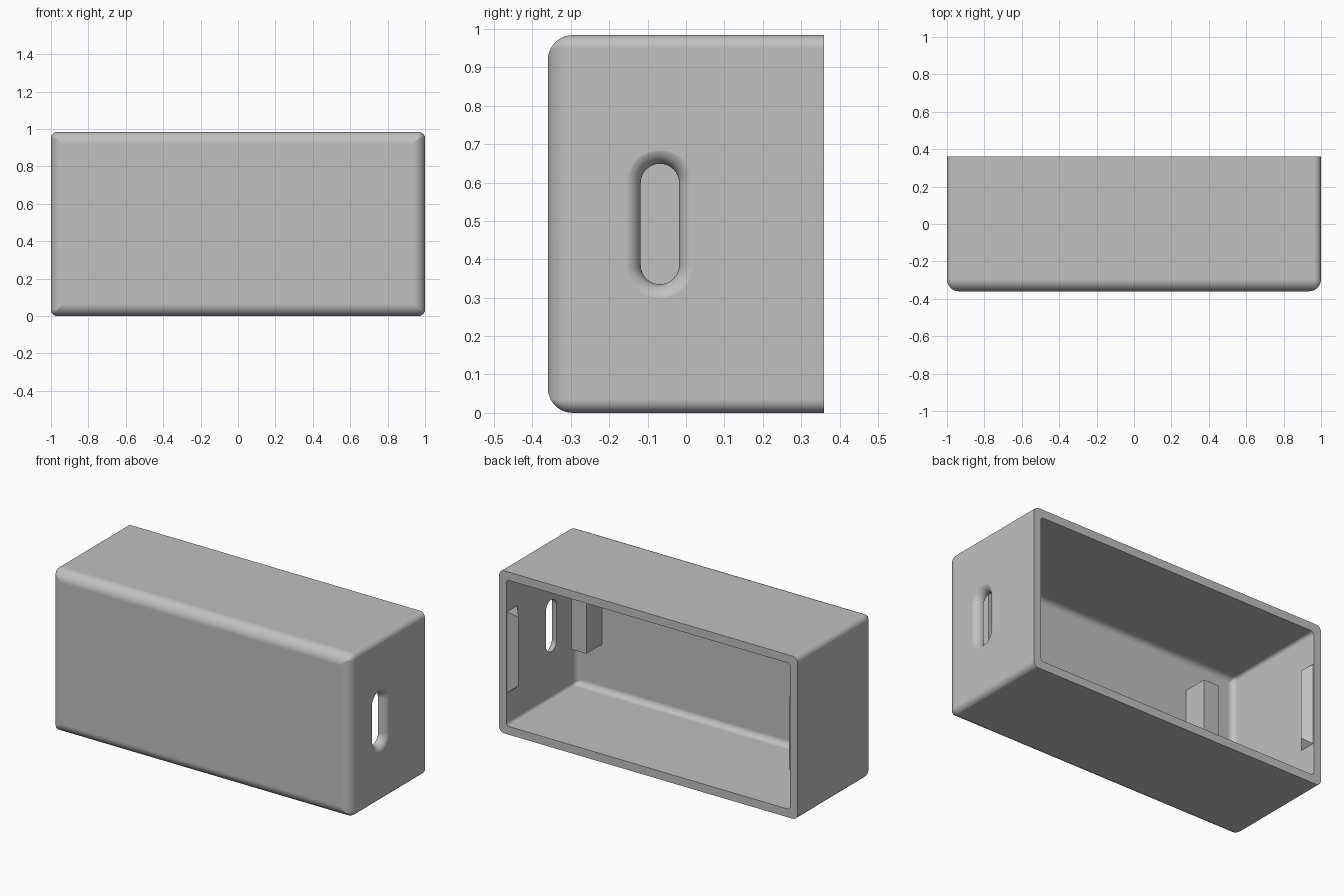
import bpy
import bmesh
from math import sin, cos, pi
from mathutils import Vector

cube = bpy.data.objects.get("Cube")
if cube:
    bpy.data.objects.remove(cube, do_unlink=True)

grey = bpy.data.materials.new("light_grey_plastic")
grey.use_nodes = True
colour = (0.53, 0.53, 0.53, 1)
grey.diffuse_color = colour
grey.node_tree.nodes["Principled BSDF"].inputs["Base Color"].default_value = colour

MID_Z = 0.492      # centre height
HALF_H = 0.492
DEPTH = 0.36       # half depth
WALL = 0.05


def finish(bm, name):
    bmesh.ops.recalc_face_normals(bm, faces=bm.faces)
    mesh = bpy.data.meshes.new(name)
    bm.to_mesh(mesh)
    bm.free()
    mesh.materials.append(grey)
    obj = bpy.data.objects.new(name, mesh)
    bpy.context.collection.objects.link(obj)
    return obj


def rounded_rect(w, h, r, steps=8):
    """Outline of a rounded rectangle with half sizes w and h."""
    r = max(r, 0.002)
    pts = []
    for k, (sx, sy) in enumerate([(1, 1), (-1, 1), (-1, -1), (1, -1)]):
        for i in range(steps + 1):
            a = (k + i / steps) * pi / 2
            pts.append((sx * (w - r) + r * cos(a), sy * (h - r) + r * sin(a)))
    return pts


def loft(rings, name):
    """Skin a list of equal outlines and cap both ends."""
    bm = bmesh.new()
    loops = [[bm.verts.new(p) for p in ring] for ring in rings]
    for a, b in zip(loops, loops[1:]):
        for i in range(len(a)):
            j = (i + 1) % len(a)
            bm.faces.new((a[i], a[j], b[j], b[i]))
    bm.faces.new(loops[0])
    bm.faces.new(loops[-1])
    return finish(bm, name)


def smooth(obj):
    bpy.ops.object.select_all(action="DESELECT")
    obj.select_set(True)
    bpy.context.view_layer.objects.active = obj
    bpy.ops.object.shade_smooth_by_angle(angle=0.6)


# Case: outer skin from front to rim, then back inside to the cavity floor
def skin(inset, front, corner, fillet, steps=8):
    rings = []
    for i in range(steps + 1):
        t = i / steps * pi / 2
        s = fillet * (1 - sin(t))
        y = front + fillet * (1 - cos(t))
        outline = rounded_rect(1 - inset - s, HALF_H - inset - s, corner - s)
        rings.append([(x, y, MID_Z + z) for x, z in outline])
    rings.append([(x, DEPTH, z) for x, _, z in rings[-1]])
    return rings


outer = skin(0, -DEPTH, 0.035, 0.065)
inner = skin(WALL, -DEPTH + WALL, 0.02, 0.035)
case = loft(outer + inner[::-1], "case")

# Cable slot with a flared mouth, cut through the left wall
slot_rings = []
for i in range(-1, 11):
    t = max(i, 0) / 10 * pi / 2
    flare = 0.046 * (1 - cos(t))
    x = 0.9 if i < 0 else 0.955 + 0.046 * sin(t)
    outline = rounded_rect(0.05 + flare, 0.157 + flare, 0.0499 + flare)
    slot_rings.append([(x, y - 0.068, MID_Z + z) for y, z in outline])
cutter = loft(slot_rings, "slot_cutter")
cutter.hide_render = True

cut = case.modifiers.new("slot", "BOOLEAN")
cut.operation = "DIFFERENCE"
cut.solver = "EXACT"
cut.object = cutter
bpy.context.view_layer.objects.active = case
bpy.ops.object.modifier_apply(modifier="slot")
bpy.data.objects.remove(cutter, do_unlink=True)
smooth(case)
weighted = case.modifiers.new("flat_walls", "WEIGHTED_NORMAL")
weighted.keep_sharp = True

# Support posts standing on the inside of the front wall
for name, x in (("left_post", 0.828), ("right_post", -0.673)):
    bm = bmesh.new()
    bmesh.ops.create_cube(bm, size=1)
    bmesh.ops.scale(bm, vec=(0.1, 0.16, 0.414), verts=bm.verts)
    bmesh.ops.translate(bm, vec=(x, -0.24, 0.54), verts=bm.verts)
    finish(bm, name)

# Ridge clips for the lid, with tapered ends, on both side walls
for name, side in (("left_clip", 1), ("right_clip", -1)):
    bm = bmesh.new()
    for s in (-1, 1):
        for x, y, z in ((0.952, 0.257, 0.247), (0.952, 0.357, 0.247), (0.905, 0.307, 0.206)):
            bm.verts.new(Vector((side * x, y, MID_Z + s * z)))
    bmesh.ops.convex_hull(bm, input=bm.verts)
    bmesh.ops.dissolve_limit(bm, angle_limit=0.01, verts=bm.verts, edges=bm.edges)
    finish(bm, name)
